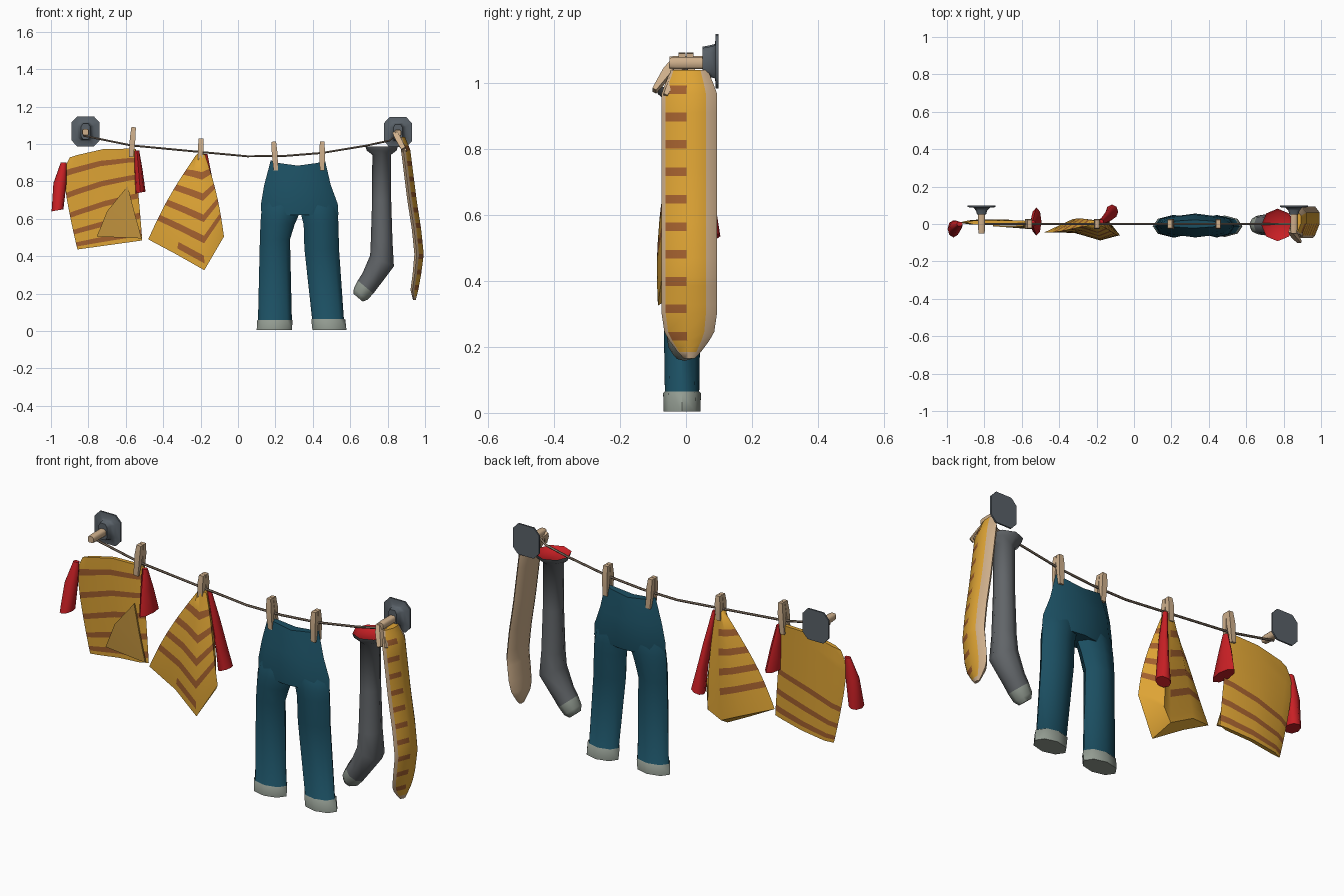
import bpy, bmesh, math
from math import cos, sin, pi, radians
from mathutils import Vector, Matrix

if "Cube" in bpy.data.objects:
    bpy.data.objects.remove(bpy.data.objects["Cube"])


def mat(name, r, g, b):
    m = bpy.data.materials.new(name)
    m.diffuse_color = (r, g, b, 1)
    m.use_nodes = True
    m.node_tree.nodes["Principled BSDF"].inputs["Base Color"].default_value = m.diffuse_color
    return m


YELLOW = mat("yellow_cloth", 0.73, 0.37, 0.035)
BROWN = mat("brown_stripe", 0.36, 0.115, 0.027)
LINING = mat("ochre_lining", 0.52, 0.28, 0.045)
RED = mat("red_cloth", 0.58, 0.014, 0.018)
BLUE = mat("blue_denim", 0.011, 0.077, 0.12)
CUFF = mat("pale_grey_cloth", 0.29, 0.33, 0.285)
GREY = mat("grey_wool", 0.12, 0.13, 0.14)
METAL = mat("bracket_grey", 0.10, 0.12, 0.14)
WOOD = mat("tan_wood", 0.62, 0.43, 0.26)
ROPE = mat("rope_brown", 0.24, 0.18, 0.13)


def loft(name, rings, mats, pick=lambda i, j: 0, caps=(0, 0)):
    """Closed skin through equal-length rings; pick(i, j) gives the face material."""
    bm = bmesh.new()
    vs = [[bm.verts.new(p) for p in r] for r in rings]
    n = len(rings[0])
    for i in range(len(rings) - 1):
        for j in range(n):
            k = (j + 1) % n
            f = bm.faces.new((vs[i][j], vs[i][k], vs[i + 1][k], vs[i + 1][j]))
            f.material_index = pick(i, j)
    # caps bridged straight across so sagging rims keep their shape
    for row, m in ((vs[0], caps[0]), (vs[-1], caps[1])):
        for j in range((n + 1) // 2):
            quad = []
            for q in (j, j + 1, n - j - 1, (n - j) % n):
                if row[q] not in quad:
                    quad.append(row[q])
            if len(quad) > 2:
                bm.faces.new(quad).material_index = m
    bmesh.ops.recalc_face_normals(bm, faces=bm.faces[:])
    me = bpy.data.meshes.new(name)
    bm.to_mesh(me)
    bm.free()
    for m in mats:
        me.materials.append(m)
    ob = bpy.data.objects.new(name, me)
    bpy.context.collection.objects.link(ob)
    return ob


def ring(x, y, z, rx, ry, tilt=0, n=8):
    t = radians(tilt)
    a = [2 * pi * k / n for k in range(n)]
    return [(x + rx * cos(q) * cos(t), y + ry * sin(q), z + rx * cos(q) * sin(t)) for q in a]


def interp(v, table):
    """Piecewise linear lookup, keys ascending."""
    for (a, p), (b, q) in zip(table, table[1:]):
        if v <= b:
            return p + (q - p) * (v - a) / (b - a)
    return table[-1][1]


def stripe_rows(centres, half):
    rows = [0.0]
    for c in centres:
        rows += [c - half, c + half]
    return rows + [1.0]          # odd intervals are stripes


# wall brackets and their rods
def octagon(cx, y, cz, sx, sz):
    pts = [(1, .6), (.6, 1), (-.6, 1), (-1, .6), (-1, -.6), (-.6, -1), (.6, -1), (1, -.6)]
    return [(cx + a * sx, y, cz + b * sz) for a, b in pts]


for side, cx, cz in (("left", -0.815, 1.067), ("right", 0.855, 1.063)):
    loft(side + "_bracket", [octagon(cx, y, cz, sx, sz) for y, sx, sz in (
        (.098, .075, .08), (.09, .075, .08), (.088, .045, .05), (.072, .03, .046), (.05, .024, .042))], [METAL])
    loft(side + "_rod", [octagon(cx, y, cz - .004, r, r) for y, r in ((.06, .018), (-.03, .018), (-.05, .016))], [WOOD])

# sagging rope
path = [(-.83, 1.045), (-.57, .992), (-.2, .957), (.05, .934), (.25, .936), (.45, .952), (.68, .99), (.81, 1.018), (.86, 1.06)]
loft("rope", [[(x, .006 * cos(k * pi / 3), z + .006 * sin(k * pi / 3)) for k in range(6)] for x, z in path], [ROPE])


# clothes pegs: two slats spread at the foot
def peg(name, loc, length, rot=(0, 0)):
    m = Matrix.Translation(loc) @ Matrix.Rotation(radians(rot[1]), 4, 'Y') @ Matrix.Rotation(radians(rot[0]), 4, 'X')
    h = length / 2
    for tag, s in (("front", -1), ("back", 1)):
        rings = []
        for z, y0, y1, w in ((h, .001, .022, .012), (h * .3, .001, .028, .015), (-h * .4, .007, .027, .014), (-h, .013, .026, .012)):
            rings.append([m @ Vector((x, s * y, z)) for x, y in ((-w, y0), (w, y0), (w, y1), (-w, y1))])
        loft(name + "_" + tag, rings, [WOOD])


peg("peg_1", (-.565, 0, 1.01), .16, (0, 5))
peg("peg_2", (-.2, 0, .967), .125, (0, 2))
peg("peg_3", (.197, 0, .935), .155, (0, -4))
peg("peg_4", (.45, 0, .935), .155)
peg("peg_5", (.865, -.052, 1.012), .115, (-28, -28))

# first shirt: flat striped body, loose fold at the hem corner
us = (0, .12, .5, .88, 1)


def shirt_row(v):
    lx = interp(v, [(0, -.9), (.12, -.935), (.4, -.915), (1, -.858)])
    lz = .928 - .492 * v
    rx = interp(v, [(0, -.545), (.5, -.535), (1, -.512)])
    rz = .972 - .488 * v

    def p(u, y):
        z = lz + (rz - lz) * u - .03 * (1 - 2 * u) * 4 * v * (1 - v)
        z += .022 * sin(pi * u) * (1 - v)
        return (lx + (rx - lx) * u, .008 + y + .012 * sin(5 * u) * v, z)
    return [p(u, -.01 * (0 < u < 1)) for u in us] + [p(u, .01) for u in us[3:0:-1]]


loft("striped_shirt", [shirt_row(v) for v in stripe_rows((.15, .36, .57, .77, .93), .028)], [YELLOW, BROWN],
     lambda i, j: i % 2 if j < 4 or i > 3 else 0)
fold = [(-.755, -.012, .505), (-.70, -.016, .64), (-.59, -.014, .775), (-.55, -.024, .62), (-.515, -.03, .495)]
loft("shirt_fold", [fold, [(x, y + .008, z) for x, y, z in fold]], [LINING])
loft("shirt_left_sleeve", [ring(-.932, 0, .9, .016, .012), ring(-.952, -.012, .79, .035, .03),
                           ring(-.965, -.026, .645, .032, .046, 10)], [RED])
loft("shirt_right_sleeve", [ring(-.54, .005, .965, .012, .015), ring(-.532, .01, .86, .022, .045),
                            ring(-.522, .013, .74, .028, .075, 10)], [RED])

# second shirt: gathered at one shoulder and hanging in folds
hem = [(-.48, -.045, .49), (-.33, -.045, .41), (-.18, -.085, .325), (-.075, -.06, .505),
       (-.15, .035, .43), (-.21, .01, .38), (-.33, .025, .44)]
top = [(-.225, -.005, .94), (-.215, -.02, .95), (-.2, -.025, .955), (-.175, -.01, .94),
       (-.185, .02, .95), (-.2, .018, .955), (-.215, .018, .95)]


def drape_row(t):
    row = []
    for a, b in zip(top, hem):
        p = Vector(a).lerp(Vector(b), t)
        p.y *= 1 + .35 * sin(pi * t)
        p.x += .07 * sin(pi * t) * (b[0] + .25)
        row.append(p)
    return row


loft("gathered_shirt", [drape_row(t) for t in stripe_rows((.2, .38, .56, .74, .91), .032)], [YELLOW, BROWN],
     lambda i, j: i % 2 if j != 4 and i < 9 or j == 1 else 0)
loft("gathered_shirt_sleeve", [ring(-.175, .012, .945, .012, .012), ring(-.148, .032, .78, .018, .028),
                               ring(-.13, .05, .65, .022, .036), ring(-.118, .066, .535, .036, .038, 20)], [RED])

# trousers: hips, two legs with turned-up cuffs
waist = [(x, y, z - .028 * (1 - ((x - .32) / .145) ** 2)) for x, y, z in ring(.32, 0, .912, .145, .022)]
loft("trouser_hips", [waist, ring(.318, -.003, .78, .178, .054), ring(.328, -.008, .68, .205, .064),
                      ring(.331, -.011, .62, .206, .06)], [BLUE])


def leg(name, spec):
    rings = [ring((a + b) / 2, y, z, (b - a) / 2, ry) for z, a, b, y, ry in spec]
    loft(name, rings, [BLUE, CUFF], lambda i, j: int(i >= len(spec) - 3), (0, 1))


leg("left_leg", [(.76, .17, .31, -.004, .025), (.66, .13, .33, -.01, .054), (.62, .123, .325, -.012, .059),
                 (.57, .12, .303, -.012, .06), (.49, .117, .278, -.012, .058),
                 (.06, .107, .288, -.012, .052), (.055, .102, .292, -.012, .057), (.006, .1, .288, -.012, .056)])
leg("right_leg", [(.76, .34, .46, -.004, .025), (.66, .335, .525, -.01, .054), (.62, .338, .534, -.012, .059),
                  (.57, .351, .537, -.012, .06), (.44, .355, .54, -.012, .058),
                  (.065, .396, .566, -.012, .052), (.06, .392, .574, -.012, .057), (.004, .398, .58, -.012, .056)])

# grey sock with a red opening and pale toe
sock = [(.768, .972, .07, 0), (.768, .987, .087, 0), (.768, .965, .08, 0), (.768, .942, .05, 0), (.768, .7, .051, 0),
        (.768, .48, .058, 0), (.77, .375, .07, -25), (.71, .275, .056, -38), (.682, .235, .054, -40),
        (.656, .198, .048, -40), (.642, .178, .032, -40)]
loft("grey_sock", [ring(x, -.005, z, r, r, t) for x, z, r, t in sock], [GREY, CUFF, RED],
     lambda i, j: 2 if i == 0 else int(i >= 8), (2, 1))

# flat striped sock seen nearly edge-on from the front
levels = [.165, .185]
for k in range(10):
    levels += [.232 + .083 * k - .013, .232 + .083 * k + .013]
levels += [1.01, 1.038]


def flat_row(z):
    x = interp(z, [(.16, .943), (.22, .943), (.3, .956), (.41, .968), (.54, .955), (.7, .93), (.97, .896), (1.04, .876)])
    h = interp(z, [(.16, .006), (.22, .021), (.4, .025), (.97, .025), (1.04, .016)])
    w = interp(z, [(.16, .012), (.2, .05), (.26, .084), (.97, .084), (1.04, .055)])
    sec = [(-1, -.7), (-.5, -1), (0, -.85), (1, -.1), (1, .6), (0, 1), (-1, .7)]
    return [(x + a * h, .01 + b * w, z) for a, b in sec]


def flat_colour(i, j):
    if j not in (2, 3) or i < 1:
        return 0
    return 2 if (j == 2 and i % 2 == 0 and 2 <= i <= 20) else 1


loft("flat_sock", [flat_row(z) for z in levels], [WOOD, YELLOW, BROWN], flat_colour, (0, 1))

# soft shading with crisp folds
for ob in bpy.context.collection.objects:
    ob.select_set(True)
    bpy.context.view_layer.objects.active = ob
bpy.ops.object.shade_smooth_by_angle(angle=radians(58))
